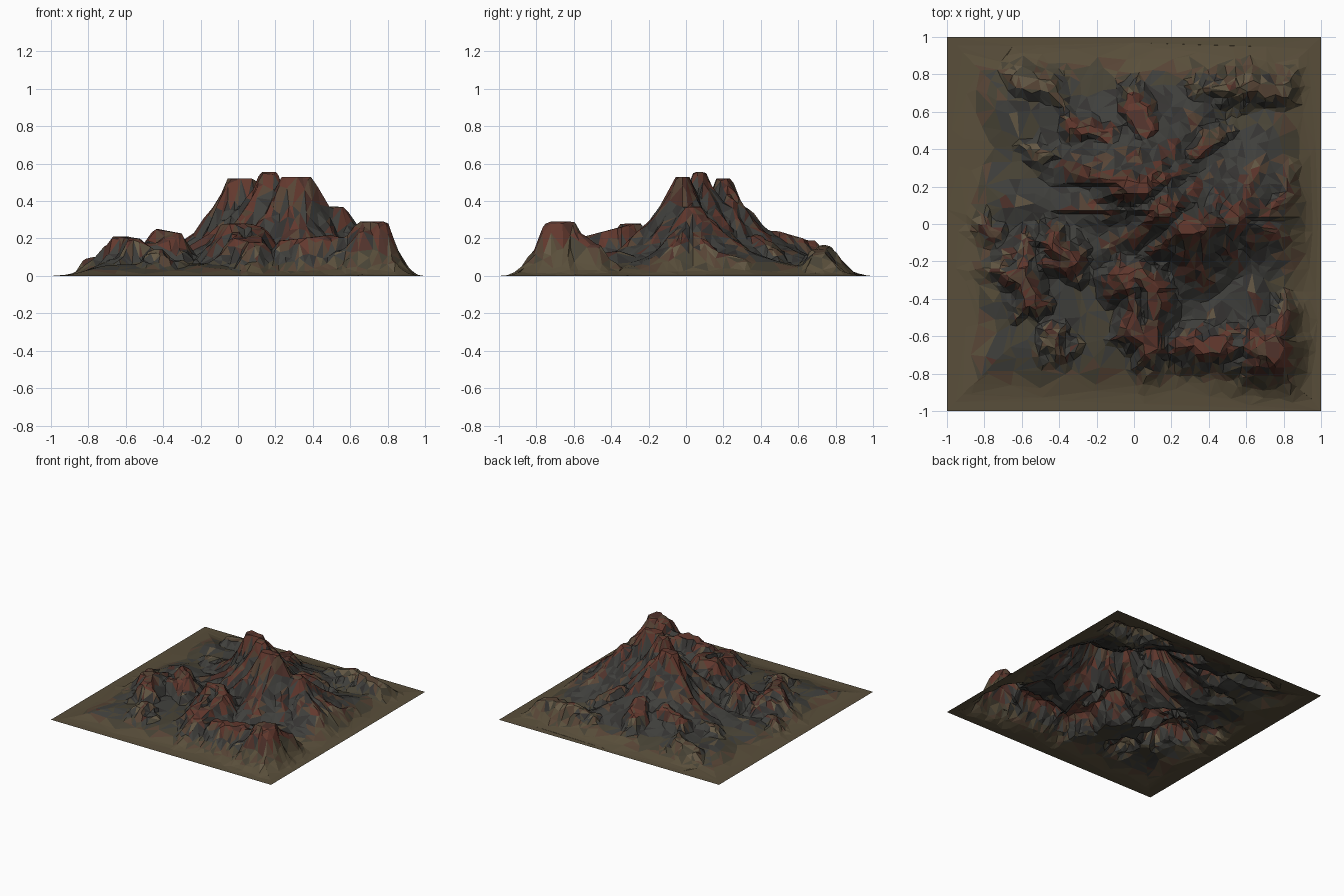
import bpy, bmesh, math, random
from mathutils import noise

if "Cube" in bpy.data.objects:
    bpy.data.objects.remove(bpy.data.objects["Cube"])

random.seed(4)

# Summit terraces: x start, x end, y, z
TERRACES = [(0, .06, .2, .52), (.15, .17, .07, .555), (.27, .35, -.02, .53), (.5, .54, .03, .37)]

# Lower ridges, each a chain of crest points
SOUTH_RIDGES = [
    [(.24, -.64, .19), (.5, -.64, .22), (.68, -.665, .29), (.75, -.665, .29), (.82, -.5, .18)],
    [(-.04, -.28, .28), (.08, -.28, .28), (.1, -.66, .18)],
    [(0, -.32, .24), (0, -.58, .2)],
    [(-.56, -.1, .16), (-.62, -.27, .21), (-.55, -.4, .2)],
    [(-.43, -.12, .25), (-.33, -.2, .23)],
    [(-.45, -.6, .15), (-.41, -.62, .15)],
]
NORTH_RIDGES = [
    [(.62, .05, .27), (.8, .12, .16), (.85, .3, .1)],
    [(.35, .72, .13), (.55, .73, .17), (.8, .71, .12)],
    [(-.62, .78, .1), (-.45, .72, .13), (-.36, .61, .12)],
    [(-.32, .52, .19), (-.12, .45, .22)],
    [(0, .65, .19), (.05, .48, .24)],
    [(.33, .38, .22), (.45, .46, .15)],
    [(-.5, .38, .13), (-.4, .36, .13)],
    [(-.78, -.02, .1), (-.74, -.05, .1)],
]
SEGMENTS = [((x1, y, z), (x2, y, z), True) for x1, x2, y, z in TERRACES]
for chain in SOUTH_RIDGES + NORTH_RIDGES:
    SEGMENTS += [(a, b, False) for a, b in zip(chain, chain[1:])]


def smooth(t):
    t = max(0, min(1, t))
    return t * t * (3 - 2 * t)


def height(x, y):
    rough = .07 * noise.noise((x * 6, y * 6, 3)) + .045 * noise.noise((x * 15, y * 15, 8))
    edge = 1 - max(abs(x), abs(y))
    # valley floor, with a raised basin behind the front right rim
    basin = .05 * smooth(1.6 - math.hypot(x - .55, y + .47) / .16)
    h = (.065 + basin + .05 * noise.noise((x * 4, y * 4, 1))) * smooth(edge / .4)
    # eroded rock, with gullies running down from each crest
    for i, ((x1, y1, z1), (x2, y2, z2), main) in enumerate(SEGMENTS):
        dx, dy = x2 - x1, y2 - y1
        t = max(0, min(1, ((x - x1) * dx + (y - y1) * dy) / (dx * dx + dy * dy)))
        px, py = x - x1 - t * dx, y - y1 - t * dy
        d = math.hypot(px, py)
        if d > (1.2 if main else .4):
            continue
        n = max(d, 1e-5)
        z = z1 + t * (z2 - z1)
        gully = 1 + .4 * noise.noise((px / n * 2.6, py / n * 2.6, i * 5.3))
        if main:
            slope, top, power, wear = (.25 if y > y1 else .2), .033, 1, .5
        else:
            slope, top, power, wear = .06 + .22 * z, (.04 if z > .26 else .02), 1.35, .8
        fall = max(0, d + rough * wear - top) / (slope * gully)
        h = max(h, z * math.exp(-fall ** power))
    return h * smooth(edge / .22)


# Terrain: dense grid pushed up, then reduced to irregular low-poly facets
bm = bmesh.new()
bmesh.ops.create_grid(bm, x_segments=110, y_segments=110, size=1)
for v in bm.verts:
    v.co.z = height(v.co.x, v.co.y)
bmesh.ops.triangulate(bm, faces=bm.faces)
dense = bpy.data.meshes.new("terrain_dense")
bm.to_mesh(dense)
bm.free()
terrain = bpy.data.objects.new("mountain_terrain", dense)
bpy.context.collection.objects.link(terrain)
terrain.modifiers.new("facets", 'DECIMATE').ratio = .15
bpy.context.view_layer.update()
low = bpy.data.meshes.new_from_object(
    terrain.evaluated_get(bpy.context.evaluated_depsgraph_get()))
terrain.modifiers.clear()
terrain.data = low

# Rock and soil colours
COLOURS = {
    "sand": (.1, .077, .043), "olive": (.065, .056, .036),
    "grey": (.05, .05, .045), "dark_grey": (.036, .034, .032),
    "tan": (.13, .1, .06), "brown": (.095, .058, .036),
    "red": (.125, .04, .027), "dark_red": (.08, .032, .024),
}
names = list(COLOURS)
for name, rgb in COLOURS.items():
    mat = bpy.data.materials.new(name)
    mat.diffuse_color = (*rgb, 1)
    mat.use_nodes = True
    mat.node_tree.nodes["Principled BSDF"].inputs["Base Color"].default_value = mat.diffuse_color
    low.materials.append(mat)


def pick(p):
    x, y, z = p.center
    edge = 1 - max(abs(x), abs(y)) + random.uniform(-.03, .03)
    ring = [height(x + a, y + b) for a, b in ((.07, 0), (-.07, 0), (0, .07), (0, -.07))]
    crest = z - sum(ring) / 4 + random.uniform(-.006, .006)
    if edge < .13 or z < .02:
        return "sand"
    if crest > .01:
        if z > .16:
            return random.choice(("red", "red", "dark_red", "brown"))
        return random.choice(("tan", "brown", "olive" if y > .3 else "dark_red"))
    if edge < .22:
        return random.choice(("sand", "olive", "brown"))
    if crest > 0 and z > .12:
        return random.choice(("dark_red", "brown", "dark_grey"))
    if z < .07:
        return random.choice(("olive", "olive", "grey"))
    return random.choice(("grey", "grey", "dark_grey"))


for p in low.polygons:
    p.use_smooth = False
    p.material_index = names.index(pick(p))
